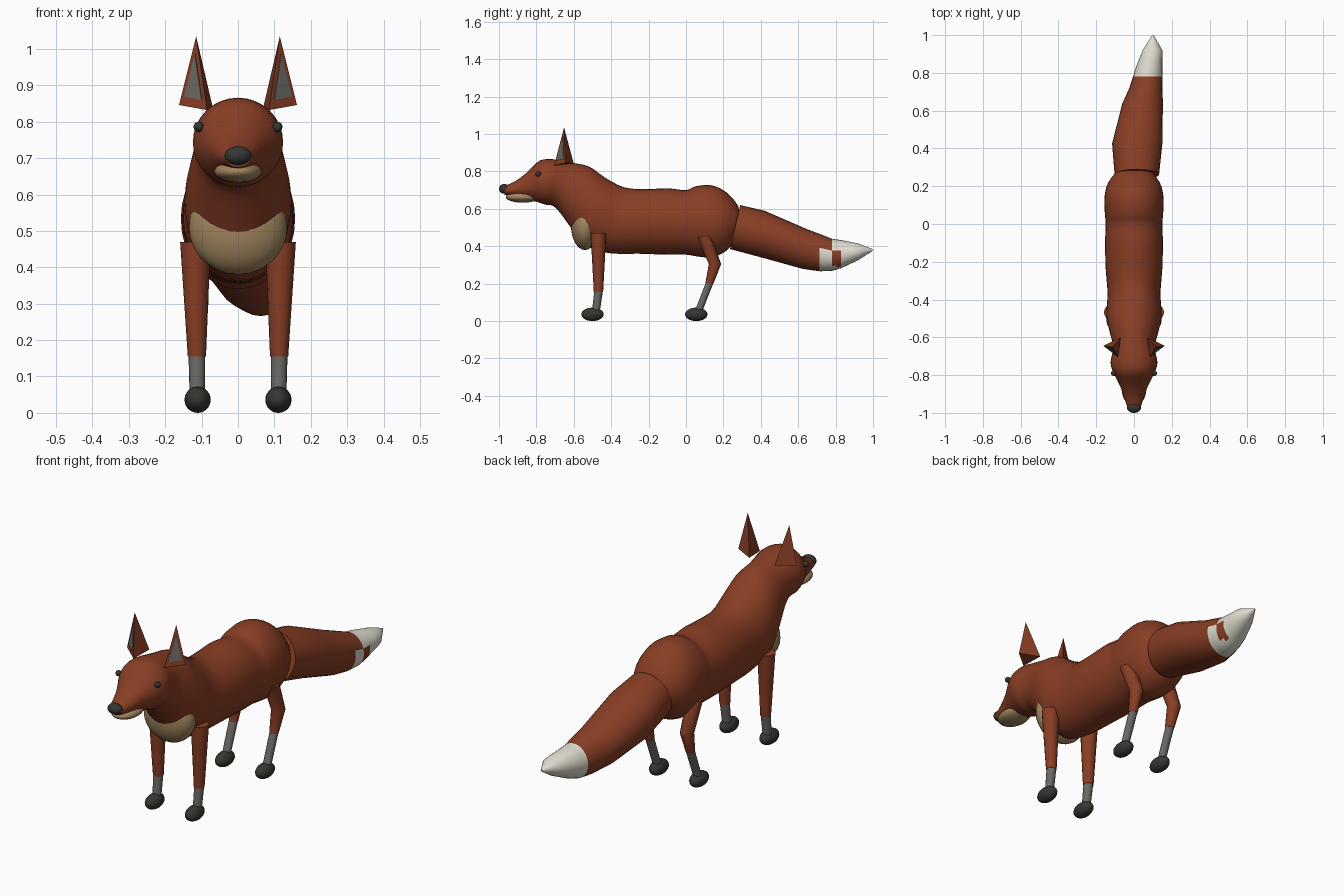
import bpy, bmesh, math
from mathutils import Vector

if "Cube" in bpy.data.objects:
    bpy.data.objects.remove(bpy.data.objects["Cube"])


def material(name, rgb):
    m = bpy.data.materials.new(name)
    m.diffuse_color = (*rgb, 1)
    m.use_nodes = True
    m.node_tree.nodes["Principled BSDF"].inputs["Base Color"].default_value = m.diffuse_color
    return m


RUST = material("rust fur", (0.25, 0.048, 0.018))
CREAM = material("cream fur", (0.36, 0.235, 0.115))
WHITE = material("white fur", (0.74, 0.71, 0.62))
GREY = material("grey fur", (0.145, 0.14, 0.13))
BLACK = material("black", (0.036, 0.037, 0.03))


def finish(name, bm, mats, smooth=True):
    bmesh.ops.recalc_face_normals(bm, faces=bm.faces[:])
    me = bpy.data.meshes.new(name)
    bm.to_mesh(me)
    bm.free()
    for m in mats:
        me.materials.append(m)
    ob = bpy.data.objects.new(name, me)
    bpy.context.collection.objects.link(ob)
    if smooth:
        bpy.ops.object.select_all(action='DESELECT')
        ob.select_set(True)
        bpy.context.view_layer.objects.active = ob
        bpy.ops.object.shade_smooth_by_angle(angle=math.radians(40))
    return ob


def skin(bm, rings):
    """Bridge closed rings of points and cap both ends."""
    loops = [[bm.verts.new(p) for p in r] for r in rings]
    n = len(loops[0])
    for a, b in zip(loops, loops[1:]):
        for i in range(n):
            bm.faces.new((a[i], a[(i + 1) % n], b[(i + 1) % n], b[i]))
    bm.faces.new(loops[0])
    bm.faces.new(loops[-1])


def refine(rows, steps, curved):
    """Insert rows between the given sections, linear or Catmull-Rom."""
    out = []
    for k in range(len(rows) - 1):
        p1, p2 = rows[k], rows[k + 1]
        p0, p3 = rows[max(k - 1, 0)], rows[min(k + 2, len(rows) - 1)]
        for s in range(steps):
            t = s / steps
            if curved:
                out.append([b + 0.5 * t * (c - a + t * (2*a - 5*b + 4*c - d + t * (3*(b - c) + d - a)))
                            for a, b, c, d in zip(p0, p1, p2, p3)])
            else:
                out.append([b + t * (c - b) for b, c in zip(p1, p2)])
    return out + [rows[-1]]


def loft(sections, n, steps, curved):
    """Sections: top y, top z, bottom y, bottom z, half width, centre x."""
    bm = bmesh.new()
    rings = []
    for yt, zt, yb, zb, rx, cx in refine(sections, steps, curved):
        ring = []
        for i in range(n):
            a = 2 * math.pi * i / n
            c = math.cos(a)
            ring.append((cx + rx * math.sin(a), (yt + yb) / 2 + c * (yt - yb) / 2,
                         (zt + zb) / 2 + c * (zt - zb) / 2))
        rings.append(ring)
    skin(bm, rings)
    return bm


def ellipsoid(name, centre, radii, mat):
    bm = bmesh.new()
    bmesh.ops.create_uvsphere(bm, u_segments=24, v_segments=14, radius=1)
    for v in bm.verts:
        v.co = Vector(c + r * q for c, r, q in zip(centre, radii, v.co))
    return finish(name, bm, [mat])


def limb(name, joints, mat):
    """Tapered round limb through (x, y, z, radius) joints, level ends."""
    bm = bmesh.new()
    skin(bm, [[(x + r * math.cos(a * math.pi / 8), y + r * math.sin(a * math.pi / 8), z)
               for a in range(16)] for x, y, z, r in joints])
    return finish(name, bm, [mat])


# Torso, neck, head and muzzle in one skin
body = [
    (.293, .55, .293, .53, .012, 0), (.28, .61, .28, .46, .083, 0),
    (.25, .655, .25, .41, .116, 0), (.2, .70, .2, .365, .145, 0),
    (.13, .727, .13, .34, .157, 0), (.05, .72, .05, .347, .154, 0),
    (0, .70, 0, .355, .15, 0), (-.1, .71, -.1, .355, .153, 0),
    (-.22, .705, -.25, .36, .15, 0), (-.33, .715, -.41, .363, .14, 0),
    (-.43, .765, -.53, .40, .147, 0), (-.515, .825, -.605, .485, .132, 0),
    (-.60, .845, -.67, .575, .113, 0), (-.66, .857, -.71, .615, .115, 0),
    (-.72, .866, -.75, .622, .124, 0), (-.78, .859, -.79, .635, .111, 0),
    (-.825, .82, -.825, .645, .09, 0), (-.86, .787, -.86, .655, .073, 0),
    (-.91, .75, -.91, .664, .055, 0), (-.97, .722, -.97, .675, .035, 0),
]
finish("body", loft(body, 32, 3, True), [RUST])

# Tail with a white tip, uneven border and one rust patch
tail = [
    (.29, .62, .235, .385, .118, .015), (.42, .59, .43, .333, .133, .017),
    (.65, .49, .62, .28, .108, .045), (.715, .466, .715, .266, .089, .062),
    (.78, .44, .78, .268, .078, .073), (.83, .433, .83, .283, .07, .08),
    (.92, .415, .92, .325, .052, .098), (.998, .385, .998, .375, .005, .1),
]
bm = loft(tail, 24, 2, False)
for f in bm.faces:
    x, y, z = f.calc_center_median()
    patch = y < .83 and x > .1 and .29 < z < .37
    if (y > .78 and not patch) or (.715 < y <= .78 and z < .38 and x > .03):
        f.material_index = 1
finish("tail", bm, [RUST, WHITE])

# Face and chest details
ellipsoid("nose", (0, -.972, .707), (.037, .028, .026), BLACK)
ellipsoid("jaw", (0, -.872, .663), (.066, .092, .03), CREAM)
ellipsoid("chest_patch", (0, -.54, .51), (.135, .075, .13), CREAM)

for side, s in (("left", 1), ("right", -1)):
    ellipsoid(side + "_eye", (s * .108, -.79, .786), (.014, .014, .014), BLACK)

    # Three-sided ear with a grey plate on its front face
    tip, outer = Vector((s * .115, -.652, 1.035)), Vector((s * .162, -.645, .846))
    front, back = Vector((s * .085, -.705, .832)), Vector((s * .07, -.60, .842))
    bm = bmesh.new()
    t, o, f, b = (bm.verts.new(p) for p in (tip, outer, front, back))
    for tri in ((t, o, f), (t, f, b), (t, b, o), (o, b, f)):
        bm.faces.new(tri)
    finish(side + "_ear", bm, [RUST], False)

    mid = (tip + outer + front) / 3
    out = (outer - tip).cross(front - tip).normalized() * -s
    if out.y > 0:
        out.negate()
    bm = bmesh.new()
    skin(bm, [[mid + (p - mid) * .62 + out * d for p in (tip, outer, front)]
              for d in (-.003, .003)])
    finish(side + "_inner_ear", bm, [GREY], False)

    # Front leg
    limb(side + "_front_leg", [(s * .117, -.468, .47, .042), (s * .113, -.468, .155, .025)], RUST)
    limb(side + "_front_sock", [(s * .113, -.468, .156, .023), (s * .112, -.482, .05, .021)], GREY)
    ellipsoid(side + "_front_paw", (s * .111, -.5, .036), (.036, .06, .036), BLACK)

    # Hind leg with a bent knee
    limb(side + "_hind_leg", [(s * .117, .095, .455, .038), (s * .114, .155, .305, .033),
                              (s * .112, .125, .2, .022)], RUST)
    limb(side + "_hind_sock", [(s * .112, .125, .201, .021), (s * .112, .066, .05, .02)], GREY)
    ellipsoid(side + "_hind_paw", (s * .111, .055, .036), (.036, .06, .036), BLACK)
